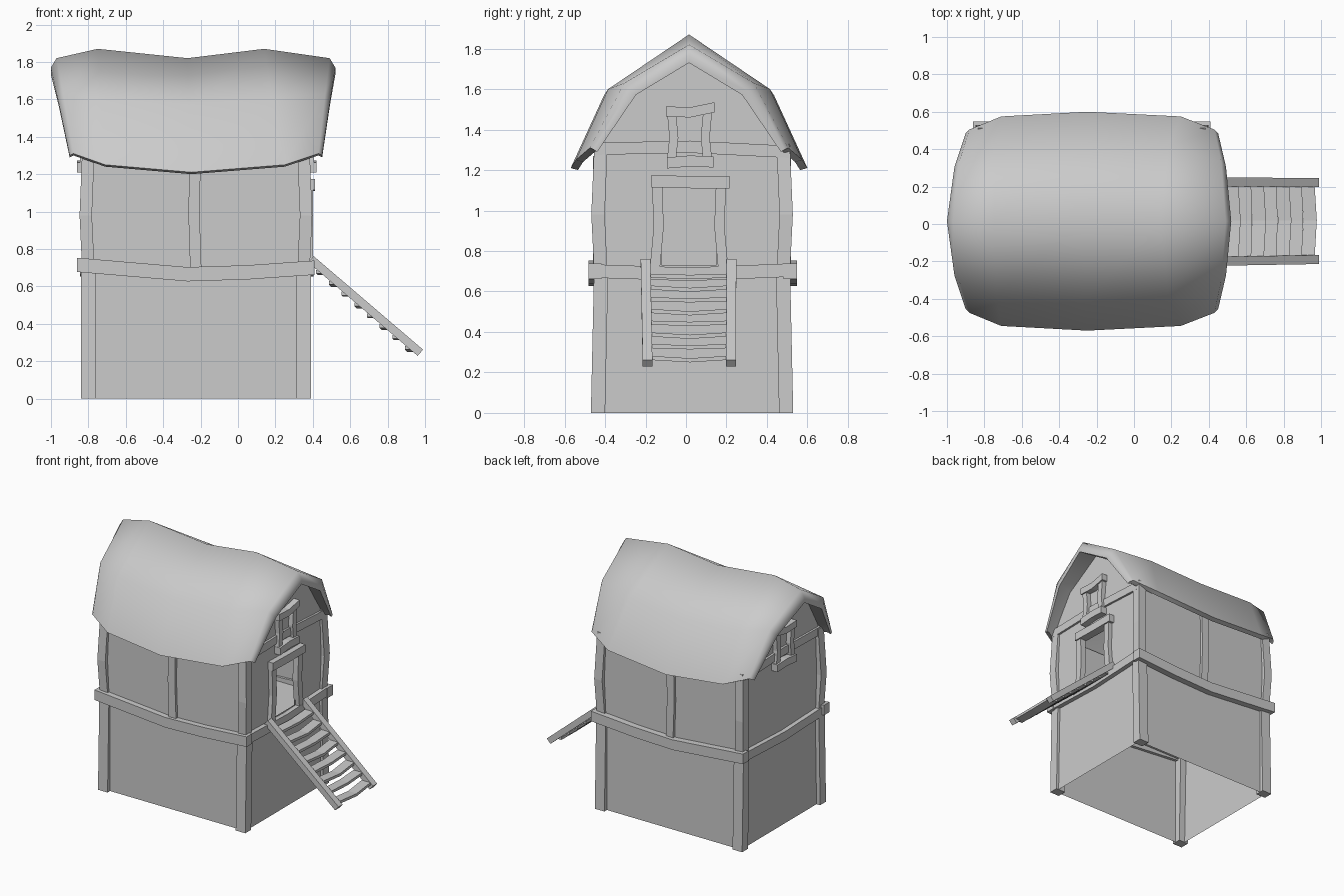
import bpy, bmesh
from mathutils import Vector

cube = bpy.data.objects.get("Cube")
if cube:
    bpy.data.objects.remove(cube, do_unlink=True)

grey = bpy.data.materials.new("plain_grey")
grey.use_nodes = True
grey.diffuse_color = (0.6, 0.6, 0.6, 1)
grey.node_tree.nodes["Principled BSDF"].inputs["Base Color"].default_value = (0.6, 0.6, 0.6, 1)


def make(name, verts, faces, closed=True):
    bm = bmesh.new()
    vs = [bm.verts.new(v) for v in verts]
    for f in faces:
        bm.faces.new([vs[i] for i in f])
    if closed:
        bmesh.ops.recalc_face_normals(bm, faces=bm.faces)
    mesh = bpy.data.meshes.new(name)
    bm.to_mesh(mesh)
    bm.free()
    mesh.materials.append(grey)
    ob = bpy.data.objects.new(name, mesh)
    bpy.context.collection.objects.link(ob)
    return ob


def loft(name, rings):
    """Join closed rings of equal size and cap both ends."""
    n = len(rings[0])
    verts = [p for r in rings for p in r]
    faces = [(i * n + j, i * n + (j + 1) % n, (i + 1) * n + (j + 1) % n, (i + 1) * n + j)
             for i in range(len(rings) - 1) for j in range(n)]
    last = (len(rings) - 1) * n
    faces += [tuple(range(n)), tuple(range(last, last + n))]
    return make(name, verts, faces)


def beam(name, path, u, v):
    """Timber with half-section vectors u and v along a bent path."""
    u, v = Vector(u), Vector(v)
    return loft(name, [[Vector(p) + a * u + b * v
                        for a, b in ((1, 1), (-1, 1), (-1, -1), (1, -1))] for p in path])


def panel(name, polys):
    verts = [p for poly in polys for p in poly]
    faces, k = [], 0
    for poly in polys:
        faces.append(tuple(range(k, k + len(poly))))
        k += len(poly)
    return make(name, verts, faces, closed=False)


X0, X1, Y0, Y1 = -0.81, 0.37, -0.44, 0.50
FLOOR, EAVE = 0.68, 1.30


def end_rect(x, ya, yb, za, zb):
    return [(x, ya, za), (x, yb, za), (x, yb, zb), (x, ya, zb)]


# long side walls
for name, y, turn in (("front_wall", Y0, 1), ("back_wall", Y1, -1)):
    panel(name, [[(X0, y, a), (X1, y, a), (X1, y, b), (X0, y, b)][::turn]
                 for a, b in ((0, FLOOR), (FLOOR, EAVE))])


# end walls with gables, one with a doorway
def gable(x):
    return [(x, Y0, EAVE), (x, Y1, EAVE), (x, 0.35, 1.55), (x, 0.02, 1.75), (x, -0.31, 1.55)]


panel("stair_end_wall", [
    end_rect(X1, Y0, Y1, 0, FLOOR + 0.05),
    end_rect(X1, Y0, -0.12, FLOOR + 0.05, 1.12),
    end_rect(X1, 0.15, Y1, FLOOR + 0.05, 1.12),
    end_rect(X1, Y0, Y1, 1.12, EAVE), gable(X1)])
panel("plain_end_wall", [end_rect(X0, Y0, Y1, 0, EAVE)[::-1], gable(X0)[::-1]])
panel("upper_floor", [[(X0, Y0, FLOOR), (X1, Y0, FLOOR), (X1, Y1, FLOOR), (X0, Y1, FLOOR)]])

# corner posts: straight below, bowed outwards above
for sx, xname, cx in ((-1, "left", -0.80), (1, "right", 0.35)):
    for sy, yname, cy in ((-1, "front", -0.43), (1, "back", 0.49)):
        beam(f"lower_post_{yname}_{xname}",
             [(cx, cy + sy * 0.005, 0), (cx, cy - sy * 0.01, FLOOR)], (0.04, 0, 0), (0, 0.035, 0))
        beam(f"upper_post_{yname}_{xname}",
             [(cx, cy - sy * 0.01, FLOOR), (cx + sx * 0.014, cy + sy * 0.005, 0.98),
              (cx, cy - sy * 0.01, 1.33)], (0.033, 0, 0), (0, 0.033, 0))

# middle posts on the long sides
for name, y in (("front_middle_post", Y0), ("back_middle_post", Y1)):
    beam(name, [(-0.225, y, 0.67), (-0.235, y, 0.98), (-0.23, y, 1.27)],
         (0.03, 0, 0), (0, 0.02, 0))

# sagging belt beams around the floor line
for name, y in (("front_belt", -0.45), ("back_belt", 0.515)):
    beam(name, [(-0.86, y, 0.715), (-0.27, y, 0.665), (0.05, y, 0.675), (0.41, y, 0.70)],
         (0, 0.033, 0), (0, 0, 0.038))
for name, x in (("plain_end_belt", X0 - 0.012), ("stair_end_belt", X1 + 0.012)):
    beam(name, [(x, -0.43, 0.70), (x, 0.02, 0.685), (x, 0.50, 0.705)],
         (0.022, 0, 0), (0, 0, 0.033))


# gable beams and window frames at both ends
for name, x, s in (("plain_end", X0, -1), ("stair_end", X1, 1)):
    beam(name + "_gable_beam", [(x, -0.45, 1.305), (x, 0.02, 1.315), (x, 0.51, 1.29)],
         (0.016, 0, 0), (0, 0, 0.03))
    fx = x + s * 0.015
    for side, y in (("front", -0.06), ("back", 0.095)):
        bow = 0.012 if y > 0 else -0.012
        beam(f"{name}_window_jamb_{side}",
             [(fx, y + bow, 1.25), (fx, y, 1.36), (fx, y + bow, 1.49)],
             (0.02, 0, 0), (0, 0.022, 0))
    beam(name + "_window_sill", [(fx, -0.095, 1.235), (fx, 0.02, 1.245), (fx, 0.135, 1.24)],
         (0.035, 0, 0), (0, 0, 0.027))
    beam(name + "_window_head", [(fx, -0.10, 1.49), (fx, 0.02, 1.485), (fx, 0.14, 1.51)],
         (0.03, 0, 0), (0, 0, 0.025))

# door frame
for name, y, s in (("door_jamb_front", -0.135, -1), ("door_jamb_back", 0.165, 1)):
    beam(name, [(0.38, y + s * 0.02, 0.70), (0.38, y, 0.92), (0.38, y + s * 0.008, 1.13)],
         (0.022, 0, 0), (0, 0.025, 0))
beam("door_lintel", [(0.38, -0.17, 1.145), (0.38, 0.03, 1.14), (0.38, 0.215, 1.14)],
     (0.032, 0, 0), (0, 0, 0.03))

# ramp stair: two rails with worn planks between them
top, foot = Vector((0.39, 0, 0.745)), Vector((0.975, 0, 0.245))
along = (foot - top).normalized()
normal = Vector((-along.z, 0, along.x))
for name, ya, yb in (("stair_rail_front", -0.20, -0.19), ("stair_rail_back", 0.225, 0.222)):
    beam(name, [top + Vector((0, ya, 0)), foot + Vector((0, yb, 0))],
         normal * 0.022, (0, 0.024, 0))
for i in range(8):
    p = top.lerp(foot, 0.11 + i * 0.116) - Vector((0, 0, 0.012))
    dip = 0.012 if i % 2 else 0.006
    beam(f"stair_tread_{i + 1}",
         [p + Vector((0, -0.185, 0)), p + Vector((dip, 0.02, -dip)), p + Vector((0, 0.21, 0))],
         (0.036, 0, 0), (0, 0, 0.01))

# roof: (ridge x, eave x, ridge z, knee y, knee z, eave y, eave z, thickness)
stations = [
    (-1.00, -0.90, 1.77, 0.29, 1.59, 0.47, 1.30, 0.04),
    (-0.97, -0.88, 1.82, 0.32, 1.63, 0.49, 1.31, 0.09),
    (-0.75, -0.71, 1.87, 0.40, 1.60, 0.56, 1.25, 0.09),
    (-0.27, -0.25, 1.82, 0.42, 1.57, 0.585, 1.21, 0.09),
    (0.14, 0.25, 1.87, 0.40, 1.60, 0.56, 1.25, 0.09),
    (0.49, 0.43, 1.82, 0.32, 1.63, 0.49, 1.31, 0.09),
    (0.52, 0.45, 1.77, 0.29, 1.59, 0.47, 1.30, 0.04),
]
rings = []
for xr, xe, zr, ky, kz, ey, ez, t in stations:
    xk, mid = xr * 0.6 + xe * 0.4, 0.015
    outer = [(xe, mid - ey, ez), (xk, mid - ky, kz), (xr, mid, zr),
             (xk, mid + ky, kz), (xe, mid + ey, ez)]
    iy, iz, jy = ky - 0.7 * t, kz - 0.45 * t, ey - 0.4 * t
    inner = [(xe, mid + jy, ez - 0.01), (xk, mid + iy, iz), (xr, mid, zr - t),
             (xk, mid - iy, iz), (xe, mid - jy, ez - 0.01)]
    rings.append(outer + inner)
roof = loft("roof", rings)
bpy.ops.object.select_all(action="DESELECT")
roof.select_set(True)
bpy.context.view_layer.objects.active = roof
bpy.ops.object.shade_smooth_by_angle(angle=1.22)
